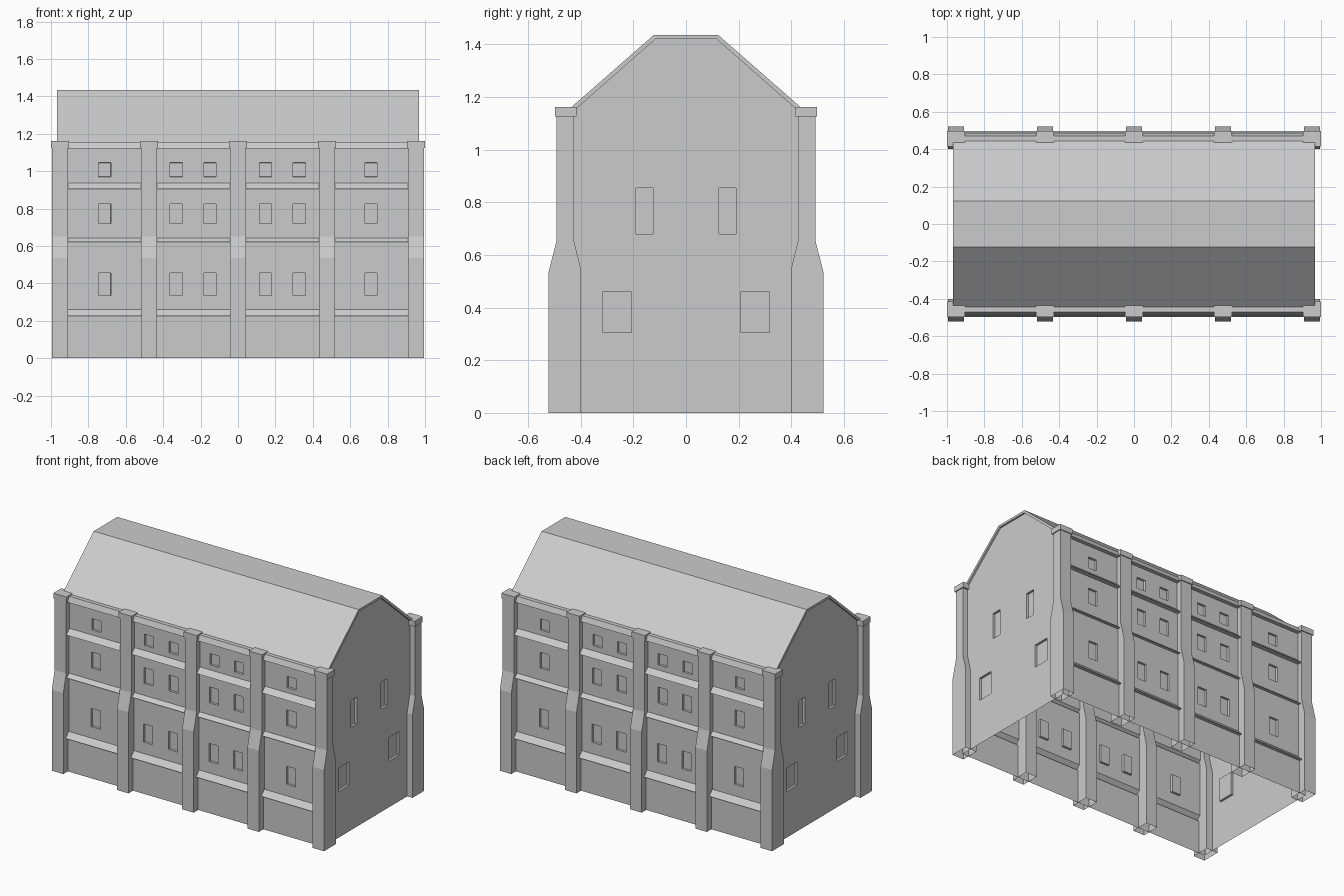
import bpy, bmesh
from mathutils import Vector

if "Cube" in bpy.data.objects:
    bpy.data.objects.remove(bpy.data.objects["Cube"])

stone = bpy.data.materials.new("pale_stone_grey")
stone.diffuse_color = (0.6, 0.6, 0.6, 1)
stone.use_nodes = True
stone.node_tree.nodes["Principled BSDF"].inputs["Base Color"].default_value = stone.diffuse_color


def finish(name, bm):
    me = bpy.data.meshes.new(name)
    bm.to_mesh(me)
    bm.free()
    me.materials.append(stone)
    ob = bpy.data.objects.new(name, me)
    bpy.context.collection.objects.link(ob)
    return ob


def prism(name, profile, x0, x1, open_bottom=False):
    """Closed (y, z) profile extruded along x."""
    bm = bmesh.new()
    a = [bm.verts.new((x0, y, z)) for y, z in profile]
    b = [bm.verts.new((x1, y, z)) for y, z in profile]
    n = len(profile)
    bm.faces.new(a)
    bm.faces.new(b)
    for i in range(n):
        j = (i + 1) % n
        bm.faces.new((a[i], a[j], b[j], b[i]))
    bmesh.ops.recalc_face_normals(bm, faces=bm.faces[:])
    if open_bottom:
        low = [f for f in bm.faces if all(v.co.z < 1e-4 for v in f.verts)]
        bmesh.ops.delete(bm, geom=low, context='FACES_ONLY')
    return finish(name, bm)


def cut_windows(bm, axis, windows, outward, depth):
    """Slice the sheet on window edges and recess each (a0, a1, z0, z1)."""
    along = Vector((1, 0, 0)) if axis == 0 else Vector((0, 1, 0))
    up = Vector((0, 0, 1))
    cuts = {(0, a) for w in windows for a in w[:2]}
    cuts |= {(1, z) for w in windows for z in w[2:]}
    for kind, p in sorted(cuts):
        no = up if kind else along
        bmesh.ops.bisect_plane(bm, geom=bm.verts[:] + bm.edges[:] + bm.faces[:],
                               dist=1e-5, plane_co=no * p, plane_no=no)
    bm.normal_update()
    total = sum((f.normal * f.calc_area() for f in bm.faces), Vector())
    if total.dot(outward) < 0:
        bmesh.ops.reverse_faces(bm, faces=bm.faces[:])
    bm.normal_update()
    panes = []
    for f in bm.faces:
        c = f.calc_center_median()
        if any(a0 < c[axis] < a1 and z0 < c.z < z1 for a0, a1, z0, z1 in windows):
            panes.append(f)
    bmesh.ops.inset_individual(bm, faces=panes, thickness=0.0005, depth=-depth)


# Long walls: stepped open sheets with weathered ledges and recessed windows
wall_profile = [(.475, 0), (.475, .225), (.497, .225), (.465, .26), (.465, .62),
                (.486, .62), (.46, .642), (.46, .905), (.49, .905), (.457, .937),
                (.457, 1.12), (.484, 1.12), (.47, 1.155), (.42, 1.155)]
rows = [(.335, .455), (.72, .825), (.97, 1.045)]
long_windows = [(x - .033, x + .033, z0, z1)
                for x in (-.713, -.33, -.15, .147, .327, .711) for z0, z1 in rows]
for s, side in ((-1, "front"), (1, "back")):
    bm = bmesh.new()
    a = [bm.verts.new((-.955, s * y, z)) for y, z in wall_profile]
    b = [bm.verts.new((.955, s * y, z)) for y, z in wall_profile]
    for i in range(len(a) - 1):
        bm.faces.new((a[i], a[i + 1], b[i + 1], b[i]))
    cut_windows(bm, 0, long_windows, Vector((0, s, 0)), .015)
    finish(side + "_wall", bm)

# Gable walls
gable = [(.47, 0), (.455, .66), (.45, 1.12), (.42, 1.155), (.118, 1.422)]
gable_windows = []
for s in (-1, 1):
    for y0, y1, z0, z1 in ((.207, .317, .305, .46), (.125, .19, .68, .855)):
        gable_windows.append((min(s * y0, s * y1), max(s * y0, s * y1), z0, z1))
for s, side in ((-1, "left"), (1, "right")):
    bm = bmesh.new()
    outline = gable + [(-y, z) for y, z in reversed(gable)]
    bm.faces.new([bm.verts.new((s * .955, y, z)) for y, z in outline])
    cut_windows(bm, 1, gable_windows, Vector((s, 0, 0)), .015)
    finish(side + "_gable", bm)

# Roof slab with a flat ridge
outer = [(-.445, 1.153), (-.123, 1.435), (.123, 1.435), (.445, 1.153)]
inner = [(.425, 1.148), (.116, 1.42), (-.116, 1.42), (-.425, 1.148)]
prism("roof", outer + inner, -.967, .967)

# Buttresses that thin out half way up, each with a cap
buttress = [(.40, 0), (.522, 0), (.522, .535), (.492, .652), (.492, 1.13),
            (.427, 1.13), (.427, .66), (.40, .55)]
cap = [(.415, 1.125), (.498, 1.125), (.498, 1.161), (.415, 1.161)]
for s, side in ((-1, "front"), (1, "back")):
    for i in range(5):
        x = -.952 + i * .476
        prism(f"{side}_buttress_{i + 1}", [(s * y, z) for y, z in buttress],
              x - .042, x + .042, open_bottom=True)
        prism(f"{side}_cap_{i + 1}", [(s * y, z) for y, z in cap], x - .048, x + .048)
